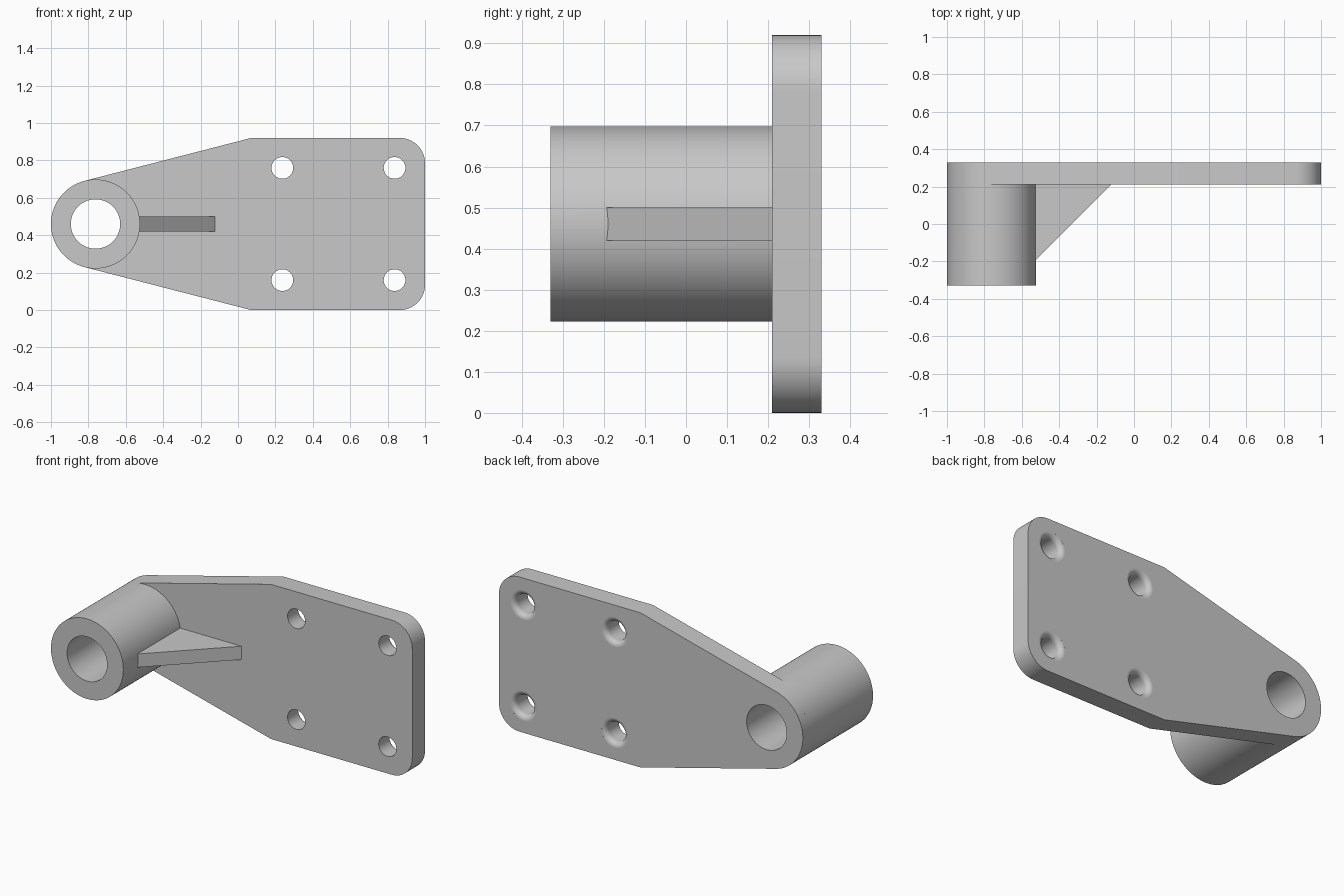
import bpy, bmesh, math
from math import sin, cos, pi
from mathutils import Matrix

cube = bpy.data.objects.get("Cube")
if cube:
    bpy.data.objects.remove(cube)

MID = 0.46                       # height of the horizontal symmetry axis
BOSS_X, BOSS_R, BORE_R = -0.762, 0.238, 0.132
FRONT, PLATE, BACK = -0.33, 0.21, 0.33

grey = bpy.data.materials.new("cast grey")
grey.use_nodes = True
GREY = (0.58, 0.58, 0.58, 1)
grey.diffuse_color = GREY
grey.node_tree.nodes["Principled BSDF"].inputs["Base Color"].default_value = GREY


def add_object(name, bm):
    bmesh.ops.recalc_face_normals(bm, faces=bm.faces)
    mesh = bpy.data.meshes.new(name)
    bm.to_mesh(mesh)
    bm.free()
    mesh.materials.append(grey)
    obj = bpy.data.objects.new(name, mesh)
    bpy.context.collection.objects.link(obj)
    return obj


def arc(x, z, r, start, end, steps):
    angles = [start + (end - start) * i / steps for i in range(steps + 1)]
    return [(x + r * cos(a), z + r * sin(a)) for a in angles]


def prism(name, outline, axis, low, high):
    """Extrude a 2D outline along y (outline in x, z) or z (outline in x, y)."""
    bm = bmesh.new()
    point = (lambda u, v, d: (u, d, v)) if axis == "y" else (lambda u, v, d: (u, v, d))
    face = bm.faces.new([bm.verts.new(point(u, v, low)) for u, v in outline])
    new = bmesh.ops.extrude_face_region(bm, geom=[face])["geom"]
    shift = point(0, 0, high - low)
    bmesh.ops.translate(bm, vec=shift, verts=[v for v in new if isinstance(v, bmesh.types.BMVert)])
    return add_object(name, bm)


def lathe(name, profile, x, z, steps=48):
    """Turn a closed-ended (radius, y) profile around an axis along y."""
    bm = bmesh.new()
    rings = [[bm.verts.new((x + r * cos(2 * pi * i / steps), y, z + r * sin(2 * pi * i / steps)))
              for i in range(steps)] for r, y in profile]
    for a, b in zip(rings, rings[1:]):
        for i in range(steps):
            j = (i + 1) % steps
            bm.faces.new((a[i], a[j], b[j], b[i]))
    bm.faces.new(rings[0])
    bm.faces.new(rings[-1])
    return add_object(name, bm)


def boolean(obj, other, operation):
    mod = obj.modifiers.new(operation.lower(), "BOOLEAN")
    mod.operation, mod.solver, mod.object = operation, "EXACT", other
    bpy.context.view_layer.objects.active = obj
    bpy.ops.object.modifier_apply(modifier=mod.name)
    bpy.data.objects.remove(other)


# Mounting plate: straight sides tangent to the round end, two rounded corners
shoulder_x, corner = 0.07, 0.135
dx, dz = shoulder_x - BOSS_X, MID
tangent = math.atan2(dz, dx) + math.acos(BOSS_R / math.hypot(dx, dz))
outline = arc(BOSS_X, MID, BOSS_R, tangent, 2 * pi - tangent, 56)
outline += [(shoulder_x, 0)]
outline += arc(1 - corner, corner, corner, -pi / 2, 0, 16)
outline += arc(1 - corner, 2 * MID - corner, corner, 0, pi / 2, 16)
outline += [(shoulder_x, 2 * MID)]
bracket = prism("bracket", outline, "y", PLATE, BACK)

# Boss tube and triangular rib, joined to the plate
boss = lathe("boss", [(BOSS_R, FRONT), (BOSS_R, PLATE + 0.06)], BOSS_X, MID, 112)
rib = prism("rib", [(-0.57, -0.236), (-0.124, 0.21), (-0.124, 0.25), (-0.57, 0.25)],
            "z", MID - 0.04, MID + 0.04)
boolean(bracket, boss, "UNION")
boolean(bracket, rib, "UNION")

# Bore through boss and plate
bore = lathe("bore_cutter", [(BORE_R, FRONT - 0.1), (BORE_R, BACK + 0.1)], BOSS_X, MID, 80)
boolean(bracket, bore, "DIFFERENCE")

# Four screw holes with a rounded lip on the back
hole_r, lip = 0.058, 0.03
profile = [(hole_r, PLATE - 0.05)]
profile += [(hole_r + lip * (1 - cos(t)), BACK - lip + lip * sin(t))
            for t in [pi / 2 * i / 8 * 0.97 for i in range(9)]]
profile += [(hole_r + lip, BACK + 0.05)]
for x in (0.237, 0.837):
    for z in (MID - 0.3, MID + 0.3):
        boolean(bracket, lathe("hole_cutter", profile, x, z), "DIFFERENCE")

# Smooth the curved walls, keep the machined edges crisp
bpy.ops.object.select_all(action="DESELECT")
bracket.select_set(True)
bpy.context.view_layer.objects.active = bracket
bpy.ops.object.shade_smooth_by_angle(angle=math.radians(25))
